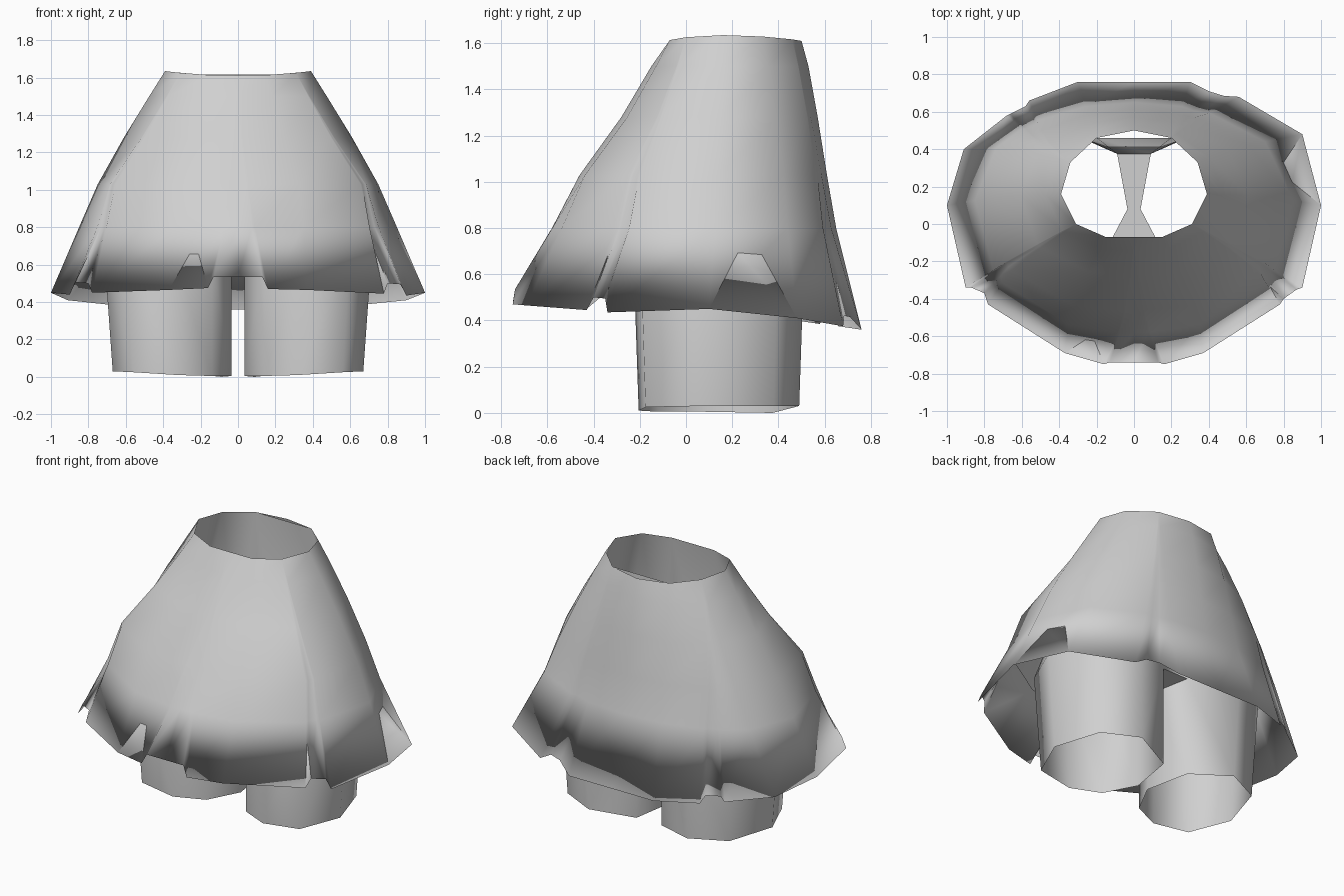
import bpy, bmesh, math

if "Cube" in bpy.data.objects:
    bpy.data.objects.remove(bpy.data.objects["Cube"])

grey = bpy.data.materials.new("plain grey")
grey.diffuse_color = (0.63, 0.63, 0.63, 1)
grey.use_nodes = True
grey.node_tree.nodes["Principled BSDF"].inputs["Base Color"].default_value = grey.diffuse_color
CY = 0.15  # depth of the waist centre


def finish(name, bm):
    bmesh.ops.remove_doubles(bm, verts=bm.verts, dist=0.0005)
    me = bpy.data.meshes.new(name)
    bm.to_mesh(me)
    bm.free()
    me.materials.append(grey)
    for p in me.polygons:
        p.use_smooth = True
    ob = bpy.data.objects.new(name, me)
    bpy.context.collection.objects.link(ob)
    return ob


def oval(a, rx, front, back, n_front, k=1.0):
    """Point at angle a on an egg-shaped ring, squarer at the front."""
    c, s = math.cos(a), math.sin(a)
    ry, n = (back - CY, 2.05) if s > 0 else (CY - front, n_front)
    r = k / ((abs(c) / rx) ** n + (abs(s) / ry) ** n) ** (1 / n)
    return r * c, CY + r * s


def angle_of(p):
    return math.atan2(p[1] - CY, p[0])


def turn(a, b):
    """Signed shortest turn from angle a to angle b."""
    return (b - a + math.pi) % (2 * math.pi) - math.pi


def bridge(bm, lower, upper):
    n = len(lower)
    for i in range(n):
        j = (i + 1) % n
        bm.faces.new((lower[i], lower[j], upper[j], upper[i]))


# Faceted waist outline, mirrored
half = [(.15, -.07), (.31, 0), (.39, .16), (.34, .33), (.20, .46)]
corners = [(0, -.07), (0, .50)] + [(s * x, y) for s in (1, -1) for x, y in half]


def waist_corner(a):
    x, y = min(corners, key=lambda c: abs(turn(a, angle_of(c))))
    return (x, y, 1.61 + 0.025 * (x / .39) ** 2)


# Skirt hem, counter-clockwise from the front, with raised notches at the pleats
hem = [(0, -.74, .535), (.13, -.74, .535), (.16, -.75, .47), (.37, -.69, .465),
       (.78, -.43, .445), (.80, -.40, .50), (.87, -.35, .495), (.90, -.34, .435),
       (1, .1, .45), (.90, .48, .41), (.56, .68, .375), (.48, .685, .42),
       (.40, .71, .415), (.30, .76, .36), (0, .76, .36), (-.30, .76, .36),
       (-.56, .66, .375), (-.58, .63, .42), (-.66, .59, .42), (-.68, .58, .385),
       (-.91, .40, .41), (-1, .1, .45), (-.90, -.34, .44), (-.87, -.34, .505),
       (-.80, -.37, .50), (-.78, -.43, .45), (-.37, -.69, .465),
       (-.16, -.75, .475), (-.13, -.74, .535)]
# Columns where the cloth dips inward above the hem
dips = {i: .98 for i in (5, 6, 11, 12, 17, 18, 23, 24)}
angles = [angle_of(p) for p in hem]
# Skirt rings above the hem: height, half width, front, back, front squareness
rings = [(.80, .85, -.58, .65, 2.3), (1.03, .75, -.46, .61, 2.75),
         (1.28, .61, -.28, .57, 2.25), (1.50, .475, -.15, .53, 2.1)]

bm = bmesh.new()


def ring(z, rx, front, back, n, off=0.0):
    out = []
    t = (z - .45) / 1.17
    for i, a in enumerate(angles):
        k = dips.get(i, 1.0) if z < 0.9 else 1.0
        b = a + t * turn(a, angle_of(waist_corner(a)))
        x, y = oval(b, rx - off, front + off, back - off, n, k)
        out.append(bm.verts.new((x, y, z)))
    return out


hem_v = [bm.verts.new(p) for p in hem]
prev = hem_v
for r in rings:
    cur = ring(*r)
    bridge(bm, prev, cur)
    prev = cur
bridge(bm, prev, [bm.verts.new(waist_corner(a)) for a in angles])
# Short lining that shares the hem
bridge(bm, ring(*rings[0], off=0.025), hem_v)
finish("skirt", bm)

# Shorts: two open leg tubes, a crotch strip and a body up to the waist
leg = [(.14, -.12, .005), (.32, -.205, .01), (.56, -.175, .025), (.67, .08, .03),
       (.575, .38, .03), (.35, .49, .03), (.09, .375, .0), (.035, .08, .005)]
TOP = 0.64
bm = bmesh.new()
tops = {}
for s in (1, -1):
    low = [bm.verts.new((s * x, y, z)) for x, y, z in leg]
    up = [bm.verts.new((s * (x if x < .2 else x * 1.065),
                        CY + (y - CY) * 1.06 if x > .2 else y, TOP))
          for x, y, z in leg]
    bridge(bm, low, up)
    tops[s] = up
R, L = tops[1], tops[-1]
bm.faces.new((R[6], R[7], L[7], L[6]))
bm.faces.new((R[7], R[0], L[0], L[7]))
loop = R[:7] + L[:7][::-1]
bridge(bm, loop, [bm.verts.new(waist_corner(angle_of(v.co))) for v in loop])
bmesh.ops.recalc_face_normals(bm, faces=bm.faces)
shorts = finish("shorts", bm)
bpy.context.view_layer.objects.active = shorts
shorts.select_set(True)
bpy.ops.object.shade_smooth_by_angle(angle=math.radians(75))
